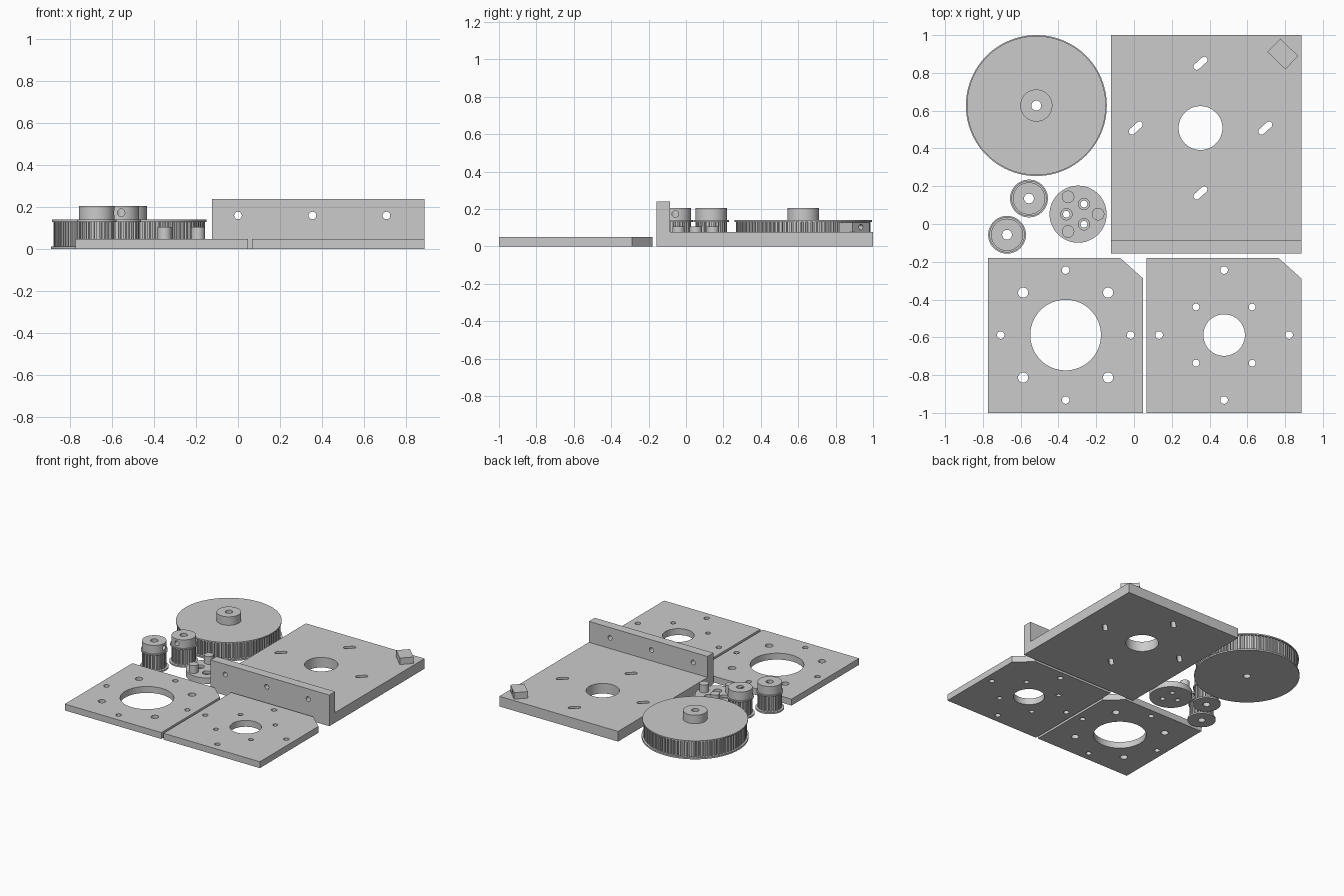
import bpy, bmesh
from math import cos, sin, pi, radians
from mathutils import Matrix, Vector

cube = bpy.data.objects.get("Cube")
if cube:
    bpy.data.objects.remove(cube, do_unlink=True)

grey = bpy.data.materials.new("light grey plastic")
grey.use_nodes = True
grey.diffuse_color = (0.6, 0.6, 0.6, 1)
grey.node_tree.nodes["Principled BSDF"].inputs["Base Color"].default_value = (0.6, 0.6, 0.6, 1)


# Outline helpers
def circle(x, y, r, n=32):
    return [(x + r * cos(2 * pi * i / n), y + r * sin(2 * pi * i / n)) for i in range(n)]


def rect(x0, y0, x1, y1):
    return [(x0, y0), (x1, y0), (x1, y1), (x0, y1)]


def slot(x, y, half, r, angle):
    pts = []
    for i in range(18):
        a = -pi / 2 + pi * (i % 9) / 8 + (pi if i > 8 else 0)
        px, py = r * cos(a) + (half if i < 9 else -half), r * sin(a)
        pts.append((x + px * cos(angle) - py * sin(angle), y + px * sin(angle) + py * cos(angle)))
    return pts


def toothed(x, y, r, teeth, depth):
    pts = []
    for i in range(teeth):
        for f, rr in ((0, r), (0.5, r), (0.58, r - depth), (0.92, r - depth)):
            a = 2 * pi * (i + f) / teeth
            pts.append((x + rr * cos(a), y + rr * sin(a)))
    return pts


# Solid from an outline with holes, between two heights
def extrude(name, outlines, z0, z1, matrix=Matrix()):
    curve = bpy.data.curves.new(name + "_profile", "CURVE")
    curve.dimensions = "2D"
    curve.fill_mode = "BOTH"
    curve.extrude = (z1 - z0) / 2
    for pts in outlines:
        sp = curve.splines.new("POLY")
        sp.points.add(len(pts) - 1)
        for p, (x, y) in zip(sp.points, pts):
            p.co = (x, y, 0, 1)
        sp.use_cyclic_u = True
    tmp = bpy.data.objects.new(name + "_profile", curve)
    bpy.context.collection.objects.link(tmp)
    mesh = bpy.data.meshes.new_from_object(tmp.evaluated_get(bpy.context.evaluated_depsgraph_get()))
    bpy.data.objects.remove(tmp, do_unlink=True)
    bm = bmesh.new()
    bm.from_mesh(mesh)
    bmesh.ops.remove_doubles(bm, verts=bm.verts, dist=0.00005)
    bmesh.ops.recalc_face_normals(bm, faces=bm.faces)
    bm.transform(matrix @ Matrix.Translation((0, 0, (z0 + z1) / 2)))
    bm.to_mesh(mesh)
    bm.free()
    mesh.name = name
    mesh.materials.clear()
    mesh.materials.append(grey)
    mesh.shade_smooth()
    mesh.set_sharp_from_angle(angle=radians(25))
    obj = bpy.data.objects.new(name, mesh)
    bpy.context.collection.objects.link(obj)
    return obj


# Round hole drilled from start to end
def drill(obj, start, end, r):
    start, end = Vector(start), Vector(end)
    d = end - start
    bm = bmesh.new()
    bmesh.ops.create_cone(bm, cap_ends=True, segments=24, radius1=r, radius2=r, depth=d.length)
    bm.transform(Matrix.Translation((start + end) / 2) @ d.to_track_quat("Z", "Y").to_matrix().to_4x4())
    mesh = bpy.data.meshes.new("drill_cutter")
    bm.to_mesh(mesh)
    bm.free()
    cutter = bpy.data.objects.new("drill_cutter", mesh)
    cutter.hide_render = True
    cutter.hide_set(False) if cutter.name in bpy.context.view_layer.objects else None
    bpy.context.collection.objects.link(cutter)
    mod = obj.modifiers.new("hole", "BOOLEAN")
    mod.operation, mod.solver, mod.object = "DIFFERENCE", "EXACT", cutter
    result = bpy.data.meshes.new_from_object(obj.evaluated_get(bpy.context.evaluated_depsgraph_get()))
    obj.modifiers.clear()
    obj.data = result
    result.materials.clear()
    result.materials.append(grey)
    result.set_sharp_from_angle(angle=radians(25))
    bpy.data.objects.remove(cutter, do_unlink=True)


# Angle bracket: slotted base and drilled upright
bx, by = 0.352, 0.508
holes = [circle(bx, by, 0.116, 64)]
for i in range(4):
    holes.append(slot(bx + 0.343 * cos(i * pi / 2), by + 0.343 * sin(i * pi / 2), 0.027, 0.017, radians(42)))
extrude("bracket_base", [rect(-0.123, -0.157, 0.886, 1)] + holes, 0, 0.078)
extrude("bracket_upright",
        [rect(-0.123, 0.078, 0.886, 0.239)] + [circle(x, 0.16, 0.018) for x in (0, 0.354, 0.706)],
        0, 0.071, Matrix.Translation((0, -0.086, 0)) @ Matrix.Rotation(pi / 2, 4, "X"))

# Small drilled block on the bracket corner
turn = Matrix.Translation((0.788, 0.9, 0)) @ Matrix.Rotation(radians(-44), 4, "Z")
block = extrude("corner_block", [rect(-0.066, -0.049, 0.066, 0.049)], 0.078, 0.128, turn)
drill(block, turn @ Vector((0, 0, 0.103)), turn @ Vector((0, 0.08, 0.103)), 0.015)


# Square plates with a clipped corner
def plate(name, cx, x0, x1, bore, diagonal, diagonal_r):
    cy = -0.588
    shape = [(x0, -1), (x1, -1), (x1, -0.288), (x1 - 0.122, -0.179), (x0, -0.179)]
    cuts = [circle(cx, cy, bore, 64)]
    for i in range(4):
        a = i * pi / 2
        cuts.append(circle(cx + 0.344 * cos(a), cy + 0.344 * sin(a), 0.02))
        a += pi / 4
        cuts.append(circle(cx + diagonal * cos(a), cy + diagonal * sin(a), diagonal_r))
    extrude(name, [shape] + cuts, 0, 0.049)


plate("large_bore_plate", -0.362, -0.772, 0.048, 0.187, 0.318, 0.027)
plate("small_bore_plate", 0.477, 0.067, 0.886, 0.11, 0.21, 0.018)


# Toothed belt pulleys with flanges and a hub
def pulley(name, x, y, flange, top_flange, tooth_r, teeth, n, screw=None):
    bore = circle(x, y, 0.026)
    extrude(name + "_bottom_flange", [circle(x, y, flange, n), bore], 0, 0.012)
    extrude(name + "_teeth", [toothed(x, y, tooth_r, teeth, 0.012), bore], 0.012, 0.13)
    extrude(name + "_top_flange", [circle(x, y, top_flange, n), bore], 0.13, 0.14)
    hub = extrude(name + "_hub", [circle(x, y, 0.085, 48), bore], 0.14, 0.205)
    if screw:
        drill(hub, (x, y, 0.173), (x + screw[0], y + screw[1], 0.173), 0.018)


pulley("large_pulley", -0.517, 0.627, 0.373, 0.368, 0.36, 88, 96)
pulley("rear_small_pulley", -0.556, 0.135, 0.1, 0.094, 0.084, 20, 48, (0, -0.12))
pulley("front_small_pulley", -0.672, -0.057, 0.1, 0.094, 0.084, 20, 48, (0.12, 0))

# Coupling disc with counterbored holes and three pegs
dx, dy = -0.296, 0.052


def around(radius, start, r):
    return [circle(dx + radius * cos(start + i * 2 * pi / 3), dy + radius * sin(start + i * 2 * pi / 3), r)
            for i in range(3)]


rim = circle(dx, dy, 0.151, 64)
extrude("disc_lower", [rim] + around(0.062, pi / 3, 0.018), 0, 0.025)
extrude("disc_upper", [rim] + around(0.062, pi / 3, 0.03), 0.025, 0.045)
for i, peg in enumerate(around(0.106, 0, 0.033)):
    extrude(f"disc_peg_{i + 1}", [peg], 0.045, 0.105)
